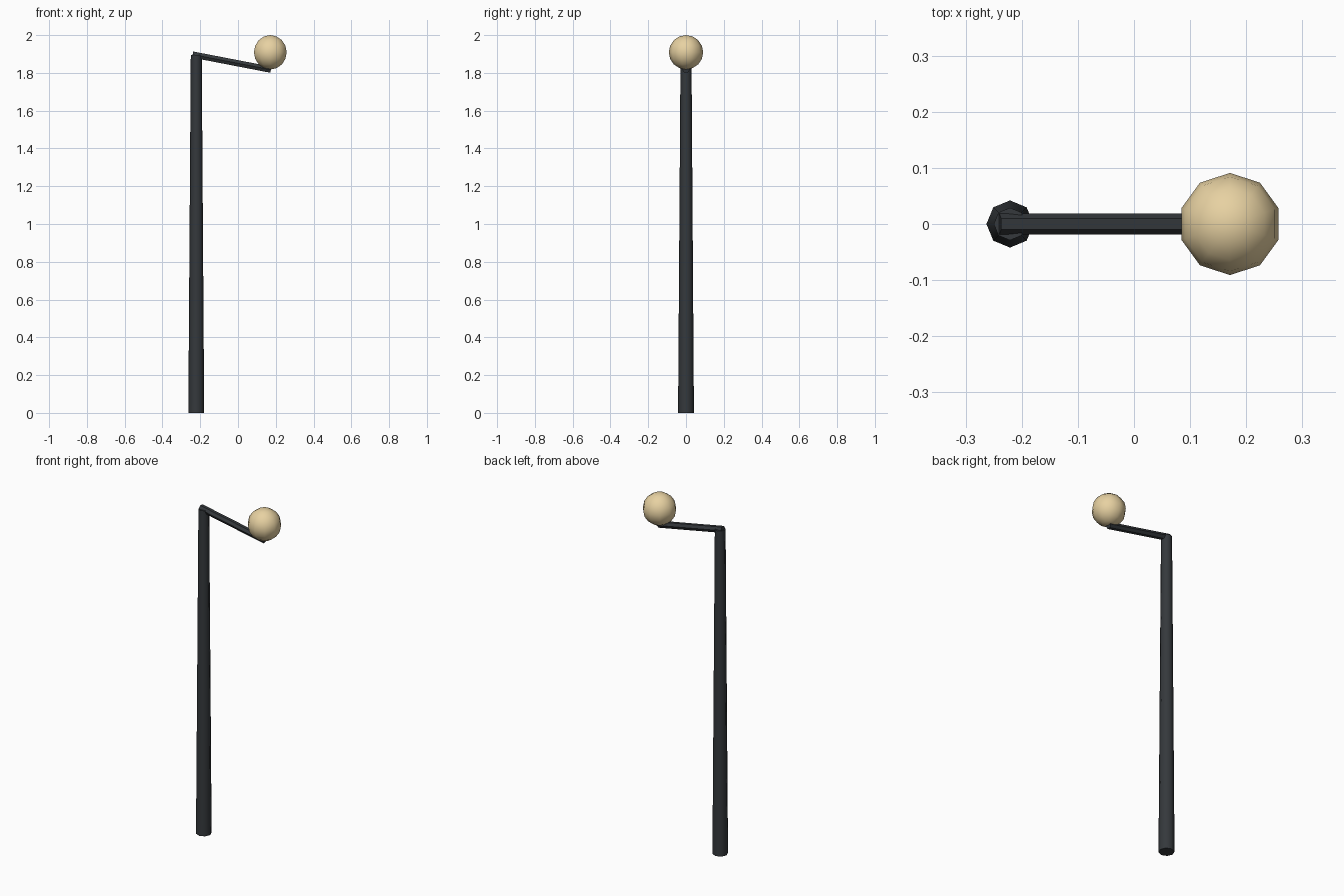
import bpy, math
from mathutils import Vector

if "Cube" in bpy.data.objects:
    bpy.data.objects.remove(bpy.data.objects["Cube"])


def material(name, rgb):
    m = bpy.data.materials.new(name)
    m.diffuse_color = (*rgb, 1)
    m.use_nodes = True
    m.node_tree.nodes["Principled BSDF"].inputs["Base Color"].default_value = m.diffuse_color
    return m


def rod(name, start, end, r1, r2, sides, mat):
    """Tapered rod between two points."""
    a, b = Vector(start), Vector(end)
    d = b - a
    bpy.ops.mesh.primitive_cone_add(vertices=sides, radius1=r1, radius2=r2,
                                    depth=d.length, location=(a + b) / 2)
    o = bpy.context.object
    o.name = name
    # lean in the XZ plane only
    o.rotation_euler = (0, math.atan2(d.x, d.z), 0)
    bpy.ops.object.shade_smooth_by_angle(angle=math.radians(50))
    o.data.materials.append(mat)
    return o


iron = material("dark_iron", (0.035, 0.04, 0.045))
glow = material("warm_globe", (0.80, 0.64, 0.36))

# Tapered post
rod("post", (-0.221, 0, 0), (-0.221, 0, 1.895), 0.042, 0.029, 8, iron)

# Sloping arm
rod("arm", (-0.24, 0, 1.897), (0.174, 0, 1.817), 0.019, 0.019, 6, iron)

# Lamp globe
bpy.ops.mesh.primitive_uv_sphere_add(segments=10, ring_count=8, radius=0.091,
                                     location=(0.171, 0, 1.909),
                                     rotation=(0, 0, math.pi / 2))
globe = bpy.context.object
globe.name = "lamp_globe"
globe.rotation_euler = (0, 0, 0)
bpy.ops.object.shade_smooth_by_angle(angle=math.radians(60))
globe.data.materials.append(glow)
